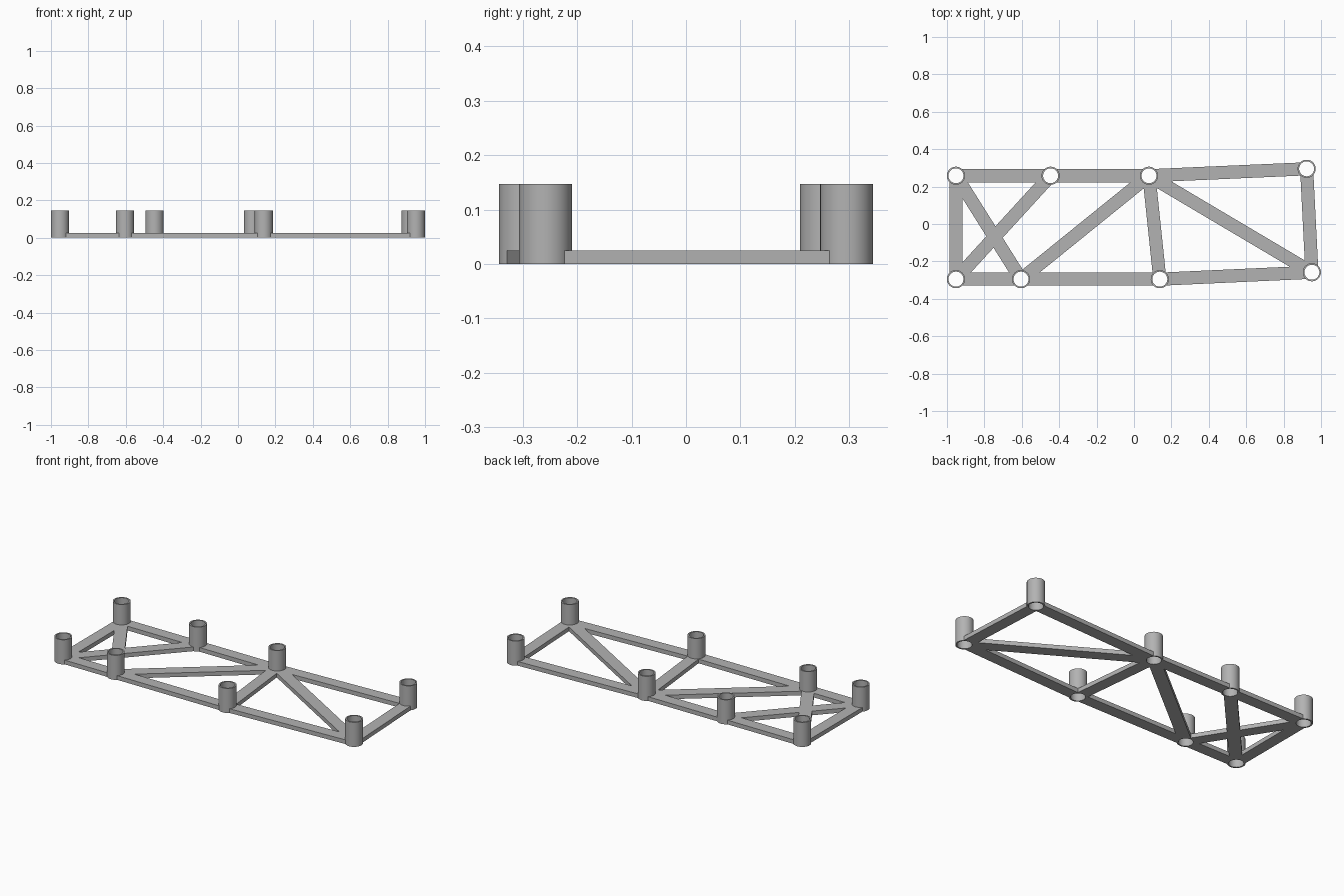
import bpy, bmesh, math
from mathutils import Matrix, Vector

if "Cube" in bpy.data.objects:
    bpy.data.objects.remove(bpy.data.objects["Cube"])

POST_R, HOLE_R, POST_H = 0.0485, 0.04, 0.147
BAR_W, BAR_H, SIDES = 0.07, 0.025, 64

grey = bpy.data.materials.new("light grey")
grey.diffuse_color = (0.45, 0.45, 0.45, 1)
grey.use_nodes = True
grey.node_tree.nodes["Principled BSDF"].inputs["Base Color"].default_value = grey.diffuse_color

# Joint positions: back row left to right, then front row
joints = [(-0.952, 0.258), (-0.446, 0.258), (0.08, 0.258), (0.923, 0.295),
          (-0.952, -0.295), (-0.604, -0.295), (0.138, -0.295), (0.951, -0.258)]
links = [(0, 1), (1, 2), (2, 3), (4, 5), (5, 6), (6, 7),   # long edges
         (0, 4), (3, 7),                                   # ends
         (0, 5), (1, 4), (5, 2), (2, 6), (2, 7)]           # braces


def make_object(name, bm):
    mesh = bpy.data.meshes.new(name)
    bmesh.ops.recalc_face_normals(bm, faces=bm.faces)
    bm.to_mesh(mesh)
    bm.free()
    mesh.materials.append(grey)
    obj = bpy.data.objects.new(name, mesh)
    bpy.context.collection.objects.link(obj)
    return obj


def bar(a, b):
    a, b = Vector(joints[a]), Vector(joints[b])
    d, mid = b - a, (a + b) / 2
    bm = bmesh.new()
    bmesh.ops.create_cube(bm, size=1, matrix=(
        Matrix.Translation((mid.x, mid.y, BAR_H / 2))
        @ Matrix.Rotation(math.atan2(d.y, d.x), 4, 'Z')
        @ Matrix.Diagonal((d.length, BAR_W, BAR_H, 1))))
    for v in bm.verts:   # keep all bars exactly level
        v.co.z = BAR_H if v.co.z > BAR_H / 2 else 0
    return make_object("truss_bar", bm)


def ring(bm, r, z):
    return [bm.verts.new((r * math.cos(2 * math.pi * i / SIDES),
                          r * math.sin(2 * math.pi * i / SIDES), z)) for i in range(SIDES)]


def tube(x, y):
    bm = bmesh.new()
    loops = [ring(bm, r, z) for r, z in
             ((POST_R, 0), (POST_R, POST_H), (HOLE_R, POST_H), (HOLE_R, 0))]
    for k in range(4):
        p, q = loops[k], loops[(k + 1) % 4]
        for i in range(SIDES):
            j = (i + 1) % SIDES
            bm.faces.new((p[i], p[j], q[j], q[i]))
    obj = make_object("socket_post", bm)
    obj.location = (x, y, 0)
    return obj


# Cutters that clear the bars where the posts stand
bm = bmesh.new()
for x, y in joints:
    bmesh.ops.create_cone(bm, cap_ends=True, segments=SIDES, radius1=POST_R, radius2=POST_R,
                          depth=0.2, matrix=Matrix.Translation((x, y, 0)))
cutter = make_object("post_cutter", bm)
cutter.hide_render = True
cutter.hide_set(True)

# Flat truss bars
for a, b in links:
    mod = bar(a, b).modifiers.new("post_holes", 'BOOLEAN')
    mod.operation, mod.solver, mod.object = 'DIFFERENCE', 'EXACT', cutter

# Hollow posts
for x, y in joints:
    post = tube(x, y)
    bpy.ops.object.select_all(action='DESELECT')
    post.select_set(True)
    bpy.context.view_layer.objects.active = post
    bpy.ops.object.shade_smooth_by_angle(angle=math.radians(30))
